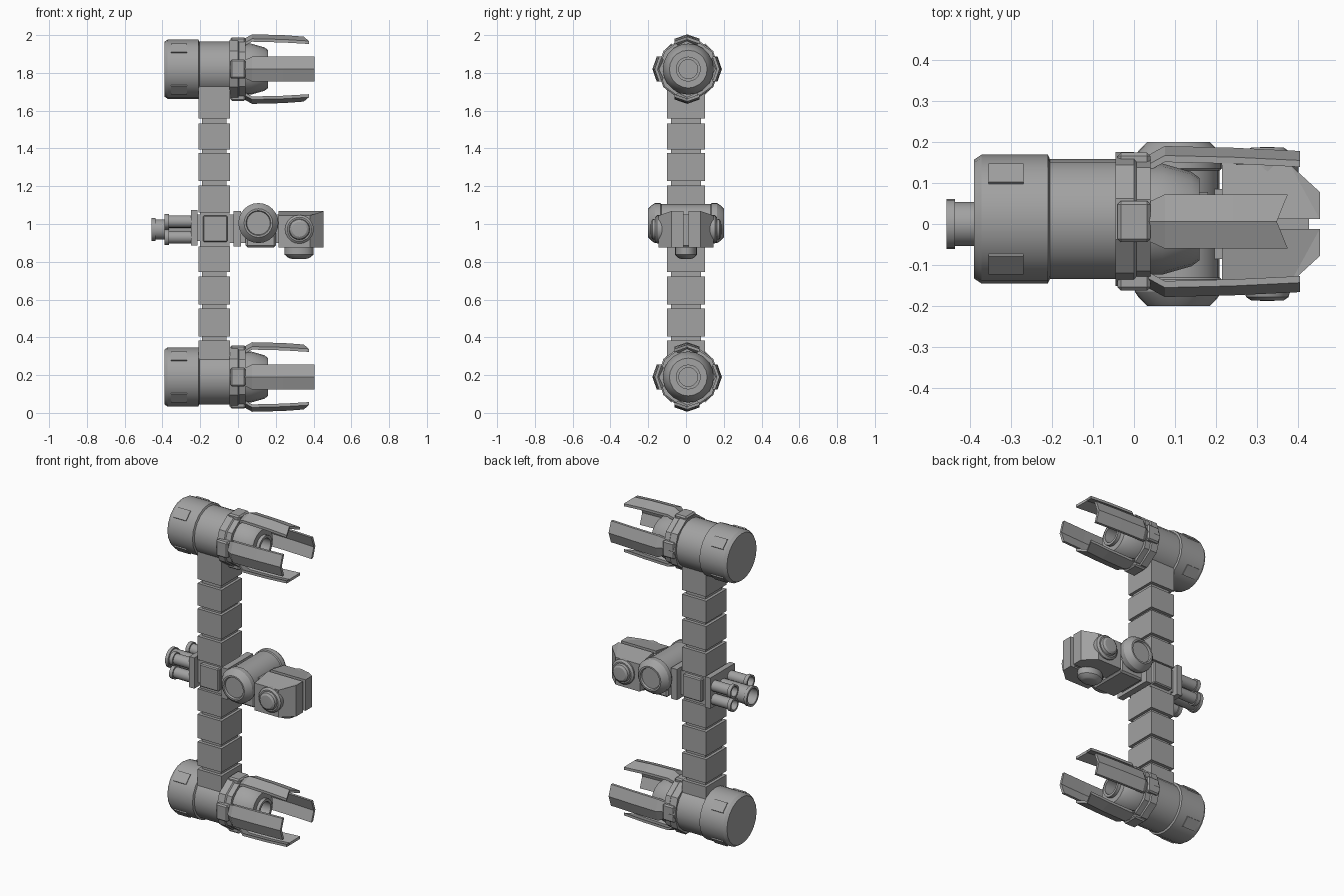
import bpy, bmesh, math
from mathutils import Matrix, Vector

if "Cube" in bpy.data.objects:
    bpy.data.objects.remove(bpy.data.objects["Cube"])

grey = bpy.data.materials.new("hull_grey")
grey.diffuse_color = (0.36, 0.36, 0.36, 1)
grey.use_nodes = True
grey.node_tree.nodes["Principled BSDF"].inputs["Base Color"].default_value = grey.diffuse_color


def finish(name, bm, smooth=True):
    bmesh.ops.recalc_face_normals(bm, faces=bm.faces[:])
    me = bpy.data.meshes.new(name)
    bm.to_mesh(me)
    bm.free()
    me.materials.append(grey)
    ob = bpy.data.objects.new(name, me)
    bpy.context.collection.objects.link(ob)
    if smooth:
        bpy.ops.object.select_all(action='DESELECT')
        ob.select_set(True)
        bpy.context.view_layer.objects.active = ob
        bpy.ops.object.shade_smooth_by_angle(angle=math.radians(30))
    return ob


def box(name, x, y, z, bevel=0):
    bm = bmesh.new()
    bmesh.ops.create_cube(bm, size=1)
    for v in bm.verts:
        v.co = [(r[0] + r[1]) / 2 + c * (r[1] - r[0]) for c, r in zip(v.co, (x, y, z))]
    if bevel:
        bmesh.ops.bevel(bm, geom=bm.edges[:], offset=bevel, segments=1, affect='EDGES')
    return finish(name, bm, False)


def lathe(name, profile, center, axis, n=24, phase=0, scale=(1, 1, 1)):
    """Revolve (radius, distance) points about an axis through center; radius 0 closes an end."""
    bm = bmesh.new()
    rings = []
    for r, d in profile:
        ts = [0] if r == 0 else [2 * math.pi * (i + phase) / n for i in range(n)]
        rings.append([bm.verts.new((r * math.cos(t), r * math.sin(t), d)) for t in ts])
    for a, b in zip(rings, rings[1:]):
        for i in range(n):
            q = [a[i % len(a)], a[(i + 1) % len(a)], b[(i + 1) % len(b)], b[i % len(b)]]
            q = list(dict.fromkeys(q))
            if len(q) > 2:
                bm.faces.new(q)
    rot = Vector(axis).to_track_quat('Z', 'Y').to_matrix().to_4x4()
    bm.transform(Matrix.Translation(center) @ Matrix.Diagonal((*scale, 1)) @ rot)
    return finish(name, bm)


def petal(name, center, angle, length, notch):
    """Thin bent shell: roof-shaped section swept along x."""
    stations = [(0.035, -0.018, 0.72), (0.075, 0.004, 1), (0.24, 0.0, 1), (length, -0.008, 1)]
    bm = bmesh.new()
    rows = []
    for k, (x, dr, w) in enumerate(stations):
        row = []
        for th in (0, 0.016):
            for y, z in ((-0.066, 0.157), (0, 0.18), (0.066, 0.157)):
                cut = notch if k == 3 and y == 0 else 0
                row.append(bm.verts.new((x - cut, y * w, z + dr - th)))
        rows.append(row)
    loop = (0, 1, 2, 5, 4, 3)
    for a, b in zip(rows, rows[1:]):
        for i in range(6):
            p, q = loop[i], loop[(i + 1) % 6]
            bm.faces.new((a[p], a[q], b[q], b[p]))
    for row in (rows[0], rows[-1]):
        for i in (0, 1):
            bm.faces.new((row[i], row[i + 1], row[i + 4], row[i + 3]))
    bm.transform(Matrix.Translation(center) @ Matrix.Rotation(angle, 4, 'X'))
    return finish(name, bm, False)


X = (1, 0, 0)
# Engine pods at both ends of the spine
for pod, z in (("lower", 0.19), ("upper", 1.82)):
    c = Vector((0, 0.012, z))
    lathe(pod + "_pod_drum", [(0, -0.39), (0.145, -0.39), (0.157, -0.372), (0.157, -0.21),
                              (0.146, -0.205), (0.146, -0.04), (0, -0.04)], c, X, 20)
    lathe(pod + "_pod_collar", [(0, -0.045), (0.163, -0.045), (0.163, 0.0), (0.156, 0.006),
                                (0.156, 0.04), (0, 0.04)], c, X, 10)
    lathe(pod + "_pod_sleeve", [(0, 0.03), (0.135, 0.03), (0.135, 0.07), (0.115, 0.14), (0.1, 0.16),
                                (0.066, 0.16), (0.066, 0.18), (0.05, 0.18), (0.05, 0.08), (0, 0.08)],
          c, X, 20)
    p = Vector((0, 0.006, z))
    for i in range(4):
        a = i * math.pi / 2
        petal(f"{pod}_petal_{i}", p, a, 0.375 if i % 2 == 0 else 0.405, 0.027 if i % 2 == 0 else 0)
        ob = box(f"{pod}_petal_mount_{i}", (-0.04, 0.04), (-0.05, 0.05), (0.12, 0.168), 0.008)
        ob.matrix_world = Matrix.Translation(p) @ Matrix.Rotation(a, 4, 'X')
        ob = box(f"{pod}_drum_panel_{i}", (-0.355, -0.27), (-0.032, 0.032), (0.152, 0.1595))
        ob.matrix_world = Matrix.Translation(c) @ Matrix.Rotation(a + math.pi / 4, 4, 'X')

# Segmented spine
box("spine_core", (-0.19, -0.06), (-0.08, 0.08), (0.25, 1.76))
for i, (a, b) in enumerate(((0.24, 0.382), (0.405, 0.552), (0.575, 0.722), (0.745, 0.88),
                            (1.06, 1.205), (1.228, 1.375), (1.395, 1.532), (1.558, 1.76))):
    box(f"spine_segment_{i}", (-0.208, -0.043), (-0.1, 0.1), (a, b))

# Central hub with side panels and end plates
box("hub", (-0.2, -0.045), (-0.085, 0.085), (0.88, 1.06))
for s in (-1, 1):
    box("hub_side_panel", (-0.185, -0.055), sorted((s * 0.08, s * 0.115)), (0.905, 1.045), 0.006)
box("rear_plate", (-0.25, -0.215), (-0.12, 0.12), (0.885, 1.075))
box("rear_plate_spacer", (-0.22, -0.19), (-0.085, 0.085), (0.91, 1.05))
box("neck_core", (-0.06, 0.24), (-0.085, 0.085), (0.9, 1.05))
box("neck_plate", (-0.025, 0.015), (-0.125, 0.125), (0.88, 1.07))
box("neck_block", (0.04, 0.2), (-0.125, 0.125), (0.876, 1.05), 0.01)

# Rear thrusters: four short tubes around one long nozzle
for s in (-1, 1):
    for z in (0.93, 1.013):
        lathe("rear_tube", [(0, 0.24), (0.033, 0.24), (0.033, 0.365), (0.041, 0.365), (0.041, 0.388),
                            (0.03, 0.388), (0.03, 0.3), (0, 0.3)], (0, s * 0.08, z), (-1, 0, 0), 16)
lathe("rear_nozzle", [(0, 0.24), (0.054, 0.24), (0.054, 0.437), (0.061, 0.437), (0.061, 0.457),
                      (0.048, 0.457), (0.048, 0.38), (0, 0.38)], (0, 0, 0.971), (-1, 0, 0), 20)

# Large round sensors on the neck, small ones on the head
for s in (-1, 1):
    lathe("neck_sensor", [(0, 0.0), (0.1, 0.0), (0.1, 0.13), (0.106, 0.135), (0.106, 0.165),
                          (0.096, 0.18), (0.076, 0.2), (0.066, 0.2), (0.062, 0.188), (0, 0.188)],
          (0.108, 0, 1.005), (0, s, 0), 24)
    lathe("head_sensor", [(0, 0.12), (0.076, 0.12), (0.076, 0.153), (0.064, 0.163), (0.056, 0.163),
                          (0.052, 0.178), (0.04, 0.186), (0, 0.188)], (0.325, 0, 0.972), (0, s, 0), 20)
lathe("belly_sensor", [(0, 0), (0.077, 0), (0.077, 0.04), (0.055, 0.058), (0.04, 0.062), (0, 0.063)],
      (0.323, 0, 0.878), (0, 0, -1), 20, scale=(1, 0.75, 1))

# Head: two mirrored tapered halves with a slit between them
outline = [(0.215, 0.012), (0.215, 0.145), (0.38, 0.145), (0.453, 0.078), (0.453, 0.012)]
for s in (-1, 1):
    bm = bmesh.new()
    f = bm.faces.new([bm.verts.new((x, s * y, 0.876)) for x, y in outline])
    up = bmesh.ops.extrude_face_region(bm, geom=[f])["geom"]
    for v in up:
        if isinstance(v, bmesh.types.BMVert):
            v.co.z = 1.068
            # chamfered upper outer and rear edges
            if abs(v.co.y) > 0.1:
                v.co.z = 1.045
    bmesh.ops.triangulate(bm, faces=[f for f in bm.faces if len(f.verts) > 4])
    finish("head_half", bm, False)
box("head_core", (0.22, 0.427), (-0.05, 0.05), (0.885, 1.05))
